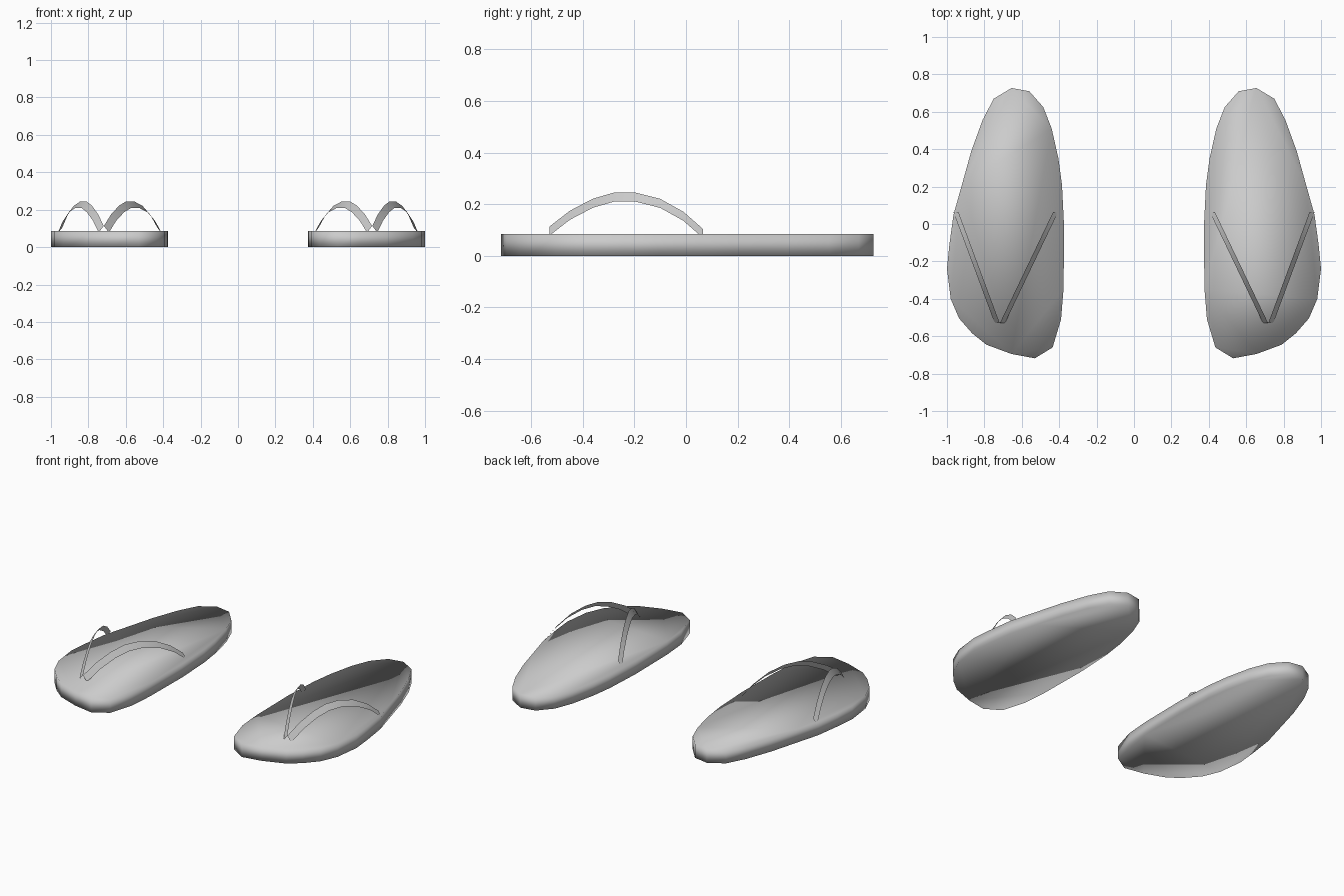
import bpy

cube = bpy.data.objects.get("Cube")
if cube:
    bpy.data.objects.remove(cube, do_unlink=True)

grey = bpy.data.materials.new("plain grey")
grey.use_nodes = True
grey.diffuse_color = (0.6, 0.6, 0.6, 1)
grey.node_tree.nodes["Principled BSDF"].inputs["Base Color"].default_value = (0.6, 0.6, 0.6, 1)

THICKNESS = 0.085

# Outline of the left sole, clockwise from the heel
OUTLINE = [(0.56, 0.71), (0.655, 0.727), (0.75, 0.67), (0.81, 0.555), (0.87, 0.39),
           (0.92, 0.21), (0.965, 0.05), (0.987, -0.11), (1.0, -0.24), (0.98, -0.4),
           (0.935, -0.505), (0.865, -0.585), (0.79, -0.645), (0.655, -0.695),
           (0.53, -0.718), (0.435, -0.66), (0.39, -0.51), (0.377, -0.35),
           (0.373, -0.03), (0.385, 0.21), (0.404, 0.35), (0.44, 0.51), (0.485, 0.625)]

# Strap arch: distance forward to back and height of the lower edge
ARCH = [(-0.53, 0.078), (-0.45, 0.14), (-0.36, 0.187), (-0.28, 0.21),
        (-0.195, 0.21), (-0.1, 0.186), (-0.01, 0.136), (0.065, 0.07)]


def make_object(name, verts, faces):
    mesh = bpy.data.meshes.new(name)
    mesh.from_pydata(verts, [], faces)
    mesh.materials.append(grey)
    mesh.shade_smooth()
    mesh.update()
    obj = bpy.data.objects.new(name, mesh)
    bpy.context.collection.objects.link(obj)


def make_sole(name, side):
    # Flat slab: bottom ring, top ring, side walls and two caps
    ring = [(side * x, y) for x, y in OUTLINE]
    if side > 0:
        ring.reverse()
    n = len(ring)
    verts = [(x, y, z) for z in (0, THICKNESS) for x, y in ring]
    faces = [(i, (i + 1) % n, n + (i + 1) % n, n + i) for i in range(n)]
    faces += [tuple(range(n))[::-1], tuple(range(n, 2 * n))]
    make_object(name, verts, faces)


def make_strap(name, side, toe_x, back_x, lean):
    # Thin ribbon leaning towards the middle of the foot
    verts = []
    start, end = ARCH[0][0], ARCH[-1][0]
    for y, z in ARCH:
        x = toe_x + (back_x - toe_x) * (y - start) / (end - start)
        verts += [(side * x, y, z), (side * (x + lean), y, z + 0.035)]
    faces = [(i, i + 1, i + 3, i + 2) for i in range(0, len(verts) - 2, 2)]
    if side * lean > 0:
        faces = [f[::-1] for f in faces]
    make_object(name, verts, faces)


for label, side in (("left", 1), ("right", -1)):
    make_sole(label + "_sole", side)
    make_strap(label + "_inner_strap", side, 0.69, 0.405, 0.027)
    make_strap(label + "_outer_strap", side, 0.745, 0.966, -0.027)
